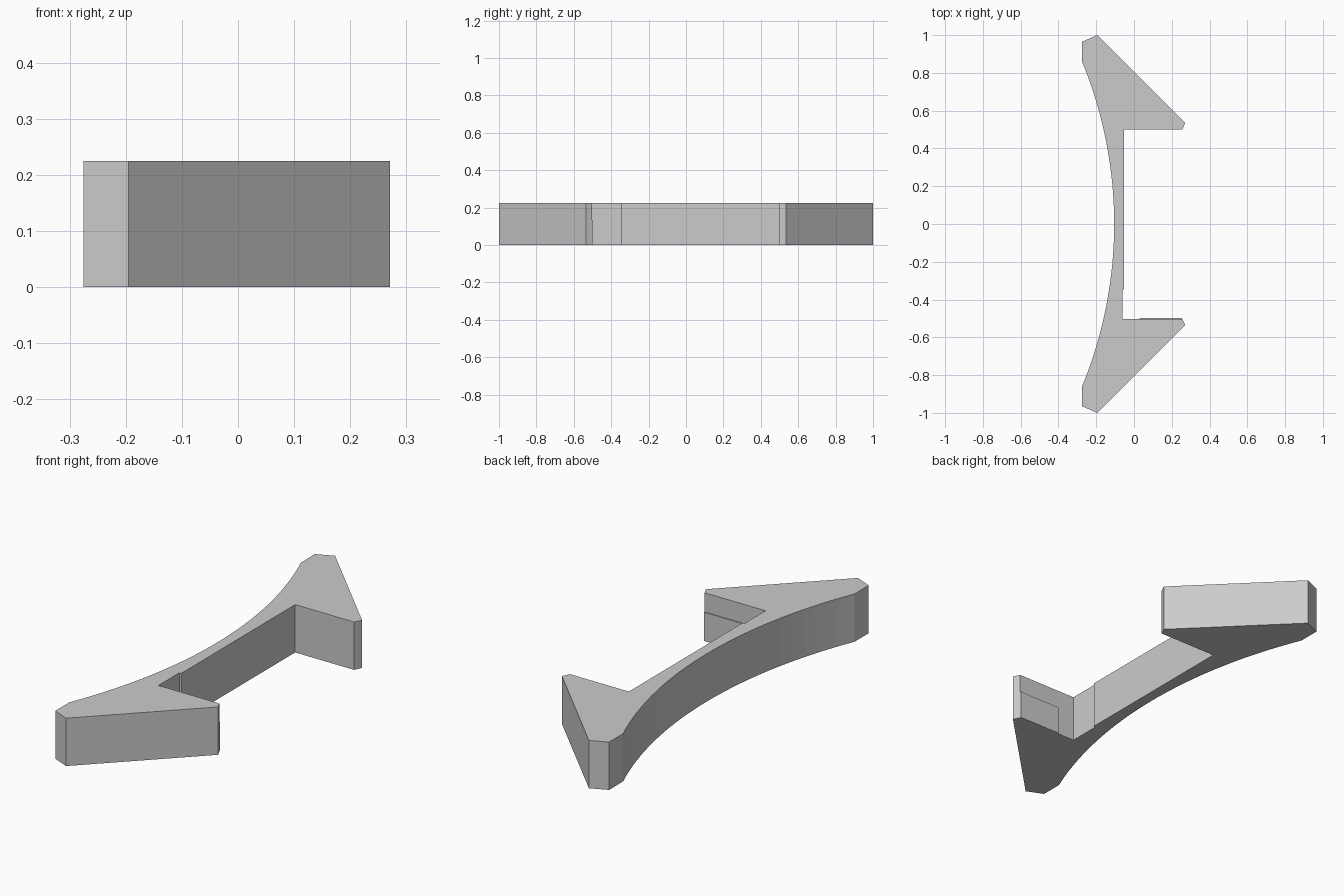
import bpy, bmesh, math

cube = bpy.data.objects.get("Cube")
if cube:
    bpy.data.objects.remove(cube, do_unlink=True)

HEIGHT = 0.225

grey = bpy.data.materials.new("light grey")
grey.use_nodes = True
grey.diffuse_color = (0.6, 0.6, 0.6, 1)
grey.node_tree.nodes["Principled BSDF"].inputs["Base Color"].default_value = grey.diffuse_color


def extrude(name, outline, height):
    """Extrude a closed outline upward from the floor."""
    bm = bmesh.new()
    face = bm.faces.new([bm.verts.new((x, y, 0)) for x, y in outline])
    new = bmesh.ops.extrude_face_region(bm, geom=[face])["geom"]
    bmesh.ops.translate(bm, vec=(0, 0, height),
                        verts=[v for v in new if isinstance(v, bmesh.types.BMVert)])
    bmesh.ops.recalc_face_normals(bm, faces=bm.faces)
    mesh = bpy.data.meshes.new(name)
    bm.to_mesh(mesh)
    bm.free()
    mesh.materials.append(grey)
    obj = bpy.data.objects.new(name, mesh)
    bpy.context.collection.objects.link(obj)
    return obj


# Concave back edge, a circular arc through its two ends and its middle
half, middle, end = 0.86, -0.105, -0.275
sag = middle - end
radius = (half ** 2 + sag ** 2) / (2 * sag)
sweep = math.asin(half / radius)
steps = 40
arc = []
for i in range(steps + 1):
    a = sweep * (2 * i / steps - 1)
    arc.append((middle - radius * (1 - math.cos(a)), radius * math.sin(a)))

# Hooked ends, and the inner wall with its shallow step
far_hook = [(-0.275, 0.965), (-0.195, 1), (0.271, 0.535), (0.255, 0.499), (-0.052, 0.499)]
wall_step = [(-0.052, -0.347), (-0.062, -0.347), (-0.062, -0.503)]
near_hook = [(0.255, -0.503), (0.271, -0.535), (-0.195, -1), (-0.275, -0.965)]
extrude("curved_bracket", arc + far_hook + wall_step + near_hook, HEIGHT)

# Thin raised pad on the lower inside of the near hook
pad = [(0.03, -0.51), (0.255, -0.51), (0.255, -0.498), (0.03, -0.498)]
extrude("hook_pad", pad, 0.135)
